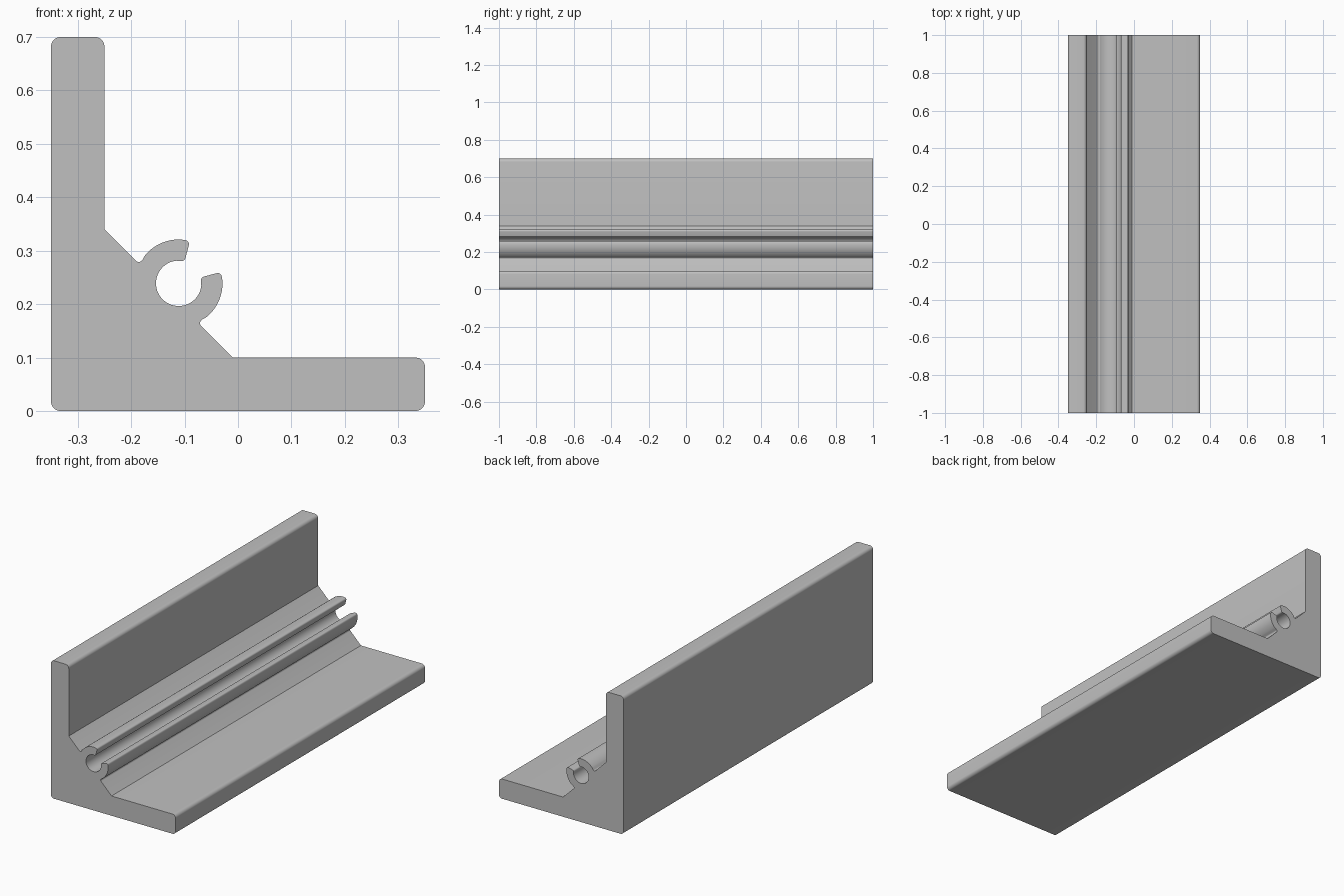
import bpy
import bmesh
import math
from mathutils import Vector

old = bpy.data.objects.get("Cube")
if old:
    bpy.data.objects.remove(old, do_unlink=True)

LEG = 0.70        # length of each leg
THICK = 0.10      # leg thickness
LENGTH = 2.0      # extrusion length
CENTRE = Vector((0.239, 0.239))
R_IN, R_OUT = 0.0425, 0.082


def polar(radius, degrees):
    a = math.radians(degrees)
    return CENTRE + radius * Vector((math.cos(a), math.sin(a)))


def arc(radius, start, end, steps):
    return [polar(radius, start + (end - start) * i / steps) for i in range(steps + 1)]


def fillet(before, corner, after, radius, steps=8):
    """Points of a tangent arc that rounds one corner."""
    before, corner, after = Vector(before), Vector(corner), Vector(after)
    d1, d2 = (before - corner).normalized(), (after - corner).normalized()
    half = d1.angle(d2) / 2
    mid = corner + (d1 + d2).normalized() * radius / math.sin(half)
    v1 = corner + d1 * radius / math.tan(half) - mid
    v2 = corner + d2 * radius / math.tan(half) - mid
    sweep = v1.angle(v2)
    return [mid + (v1 * math.sin(sweep * (1 - i / steps)) + v2 * math.sin(sweep * i / steps))
            / math.sin(sweep) for i in range(steps + 1)]


# Lower half of the cross-section, up to the diagonal mirror line
web = (0.34, THICK)
notch = (0.274, 0.166)
lip_out, lip_in = polar(R_OUT, 15), polar(R_IN, 15)
half = fillet((LEG / 2, 0), (LEG, 0), (LEG, THICK / 2), 0.018)
half += fillet((LEG, THICK / 2), (LEG, THICK), web, 0.018)
half.append(Vector(web))
half += fillet(web, notch, polar(R_OUT, -50), 0.008)
half += arc(R_OUT, -50, 4, 16)
half += fillet(polar(R_OUT, 4), lip_out, lip_in, 0.008)
half += fillet(lip_out, lip_in, polar(R_IN, -6), 0.008)
half += arc(R_IN, -6, -135, 26)

# Mirror across the diagonal, then close with the rounded outer corner
mirrored = [Vector((p.y, p.x)) for p in reversed(half[:-1])]
heel = fillet((0, LEG / 2), (0, 0), (LEG / 2, 0), 0.018)
profile = half + mirrored + heel

# Extrude the profile along the length
bm = bmesh.new()
verts = [bm.verts.new((p.x - LEG / 2, -LENGTH / 2, p.y)) for p in profile]
cap = bm.faces.new(verts)
result = bmesh.ops.extrude_face_region(bm, geom=[cap], use_keep_orig=True)
back = [g for g in result["geom"] if isinstance(g, bmesh.types.BMVert)]
bmesh.ops.translate(bm, vec=(0, LENGTH, 0), verts=back)
bmesh.ops.remove_doubles(bm, verts=bm.verts[:], dist=0.00005)
bmesh.ops.recalc_face_normals(bm, faces=bm.faces[:])
mesh = bpy.data.meshes.new("angle_rail")
bm.to_mesh(mesh)
bm.free()

rail = bpy.data.objects.new("angle_rail", mesh)
bpy.context.collection.objects.link(rail)

# Single grey material
grey = bpy.data.materials.new("light_grey")
grey.use_nodes = True
colour = (0.53, 0.53, 0.53, 1)
grey.diffuse_color = colour
grey.node_tree.nodes["Principled BSDF"].inputs["Base Color"].default_value = colour
mesh.materials.append(grey)

# Smooth curves, crisp edges
bpy.ops.object.select_all(action="DESELECT")
rail.select_set(True)
bpy.context.view_layer.objects.active = rail
bpy.ops.object.shade_smooth_by_angle(angle=math.radians(30))
